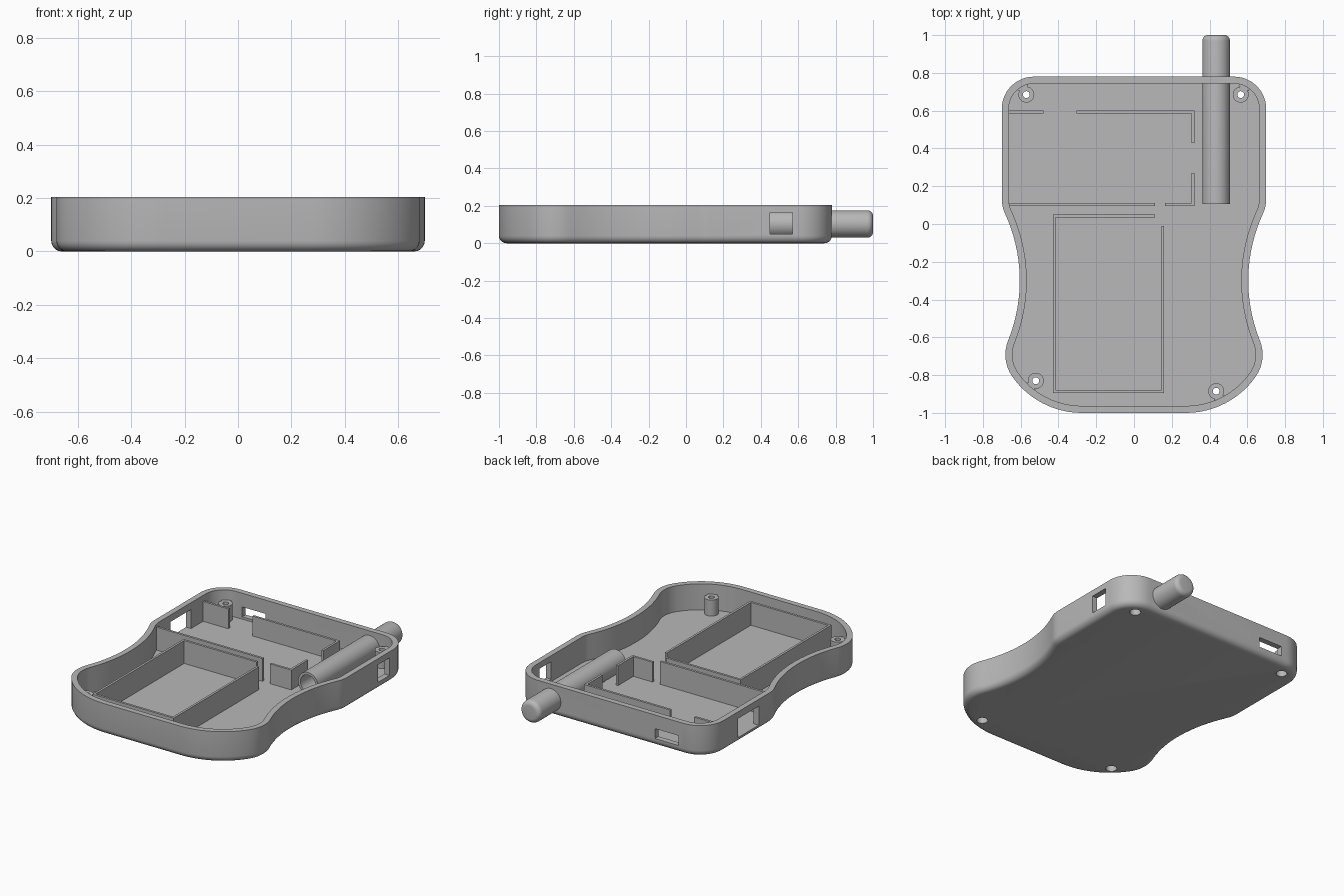
import bpy, bmesh, math
from mathutils import Vector, Matrix

cube = bpy.data.objects.get("Cube")
if cube:
    bpy.data.objects.remove(cube, do_unlink=True)

grey = bpy.data.materials.new("plain grey plastic")
grey.use_nodes = True
grey.diffuse_color = (0.48, 0.48, 0.48, 1)
grey.node_tree.nodes["Principled BSDF"].inputs["Base Color"].default_value = (0.48, 0.48, 0.48, 1)

RIM, FLOOR, WALL, ROUND = 0.205, 0.035, 0.037, 0.04


def make(name, bm):
    bmesh.ops.recalc_face_normals(bm, faces=bm.faces)
    mesh = bpy.data.meshes.new(name)
    bm.to_mesh(mesh)
    bm.free()
    mesh.materials.append(grey)
    ob = bpy.data.objects.new(name, mesh)
    bpy.context.collection.objects.link(ob)
    return ob


def box(name, x0, x1, y0, y1, z0, z1):
    bm = bmesh.new()
    place = Matrix.Translation(((x0 + x1) / 2, (y0 + y1) / 2, (z0 + z1) / 2))
    size = Matrix.Diagonal((x1 - x0, y1 - y0, z1 - z0, 1))
    bmesh.ops.create_cube(bm, size=1, matrix=place @ size)
    return make(name, bm)


def lathe(name, profile, base, along_y=False, sides=40):
    """Closed solid from (radius, height) rings, capped at both ends."""
    bm = bmesh.new()
    rings = []
    for r, h in profile:
        ring = []
        for i in range(sides):
            a = math.tau * i / sides
            u, v = r * math.cos(a), r * math.sin(a)
            p = Vector((u, h, v)) if along_y else Vector((u, v, h))
            ring.append(bm.verts.new(p + Vector(base)))
        rings.append(ring)
    skin(bm, rings)
    return make(name, bm)


def skin(bm, rings):
    n = len(rings[0])
    for a, b in zip(rings, rings[1:]):
        for i in range(n):
            j = (i + 1) % n
            bm.faces.new((a[i], a[j], b[j], b[i]))
    bm.faces.new(rings[0])
    bm.faces.new(rings[-1])


def cut(target, cutter):
    cutter.hide_render = True
    mod = target.modifiers.new("cut", 'BOOLEAN')
    mod.operation, mod.solver, mod.object = 'DIFFERENCE', 'EXACT', cutter
    bpy.context.view_layer.objects.active = target
    bpy.ops.object.modifier_apply(modifier=mod.name)


def smooth(ob):
    bpy.ops.object.select_all(action='DESELECT')
    ob.select_set(True)
    bpy.context.view_layer.objects.active = ob
    bpy.ops.object.shade_smooth_by_angle(angle=math.radians(30))


def arc(cx, cy, r, a0, a1, steps):
    """Points with outward normals; a negative radius gives a concave arc."""
    out = []
    for i in range(steps + 1):
        a = math.radians(a0 + (a1 - a0) * i / steps)
        d = Vector((math.cos(a), math.sin(a)))
        out.append((Vector((cx, cy)) + d * r, d))
    return out


# Waisted outline: half of it as tangent arcs, then mirrored
half = arc(0.53, 0.61, 0.17, 90, 0, 12)
half += arc(0.53, 0.13, 0.17, 0, -25, 4)
half += arc(1.452, -0.3, -0.847, -25, 22, 16)[1:]
half += arc(0.481, -0.692, 0.2, 22, -35, 8)[1:]
half += arc(0.275, -0.548, 0.452, -35, -90, 12)[1:]
flip = Vector((-1, 1))
outline = half + [(p * flip, n * flip) for p, n in reversed(half)]

# Open tray with rounded bottom edge
bm = bmesh.new()
levels = []
for i in range(6):
    t = math.pi / 2 * i / 5
    levels.append((ROUND * (1 - math.sin(t)), ROUND * (1 - math.cos(t))))
levels += [(0, RIM), (WALL, RIM), (WALL, FLOOR)]
skin(bm, [[bm.verts.new((*(p - n * inset), z)) for p, n in outline] for inset, z in levels])
tray = make("case_tray", bm)

cutters = [
    box("right_window_cutter", 0.6, 0.8, 0.45, 0.57, 0.05, 0.165),
    box("left_window_cutter", -0.8, -0.6, 0.245, 0.46, 0.035, 0.16),
    box("back_window_cutter", -0.49, -0.32, 0.7, 0.85, 0.05, 0.115),
    lathe("antenna_cutter", [(0.06, 0.7), (0.06, 0.85)], (0.435, 0, 0.103), True),
]
for c in cutters:
    cut(tray, c)

# Screw posts, tangent to the corners, with stepped screw holes
posts = [("back_left", 0.565, 0.685, 0.53, 0.61), ("back_right", -0.57, 0.685, -0.53, 0.61),
         ("front_left", 0.435, -0.885, 0.275, -0.548), ("front_right", -0.52, -0.83, -0.275, -0.548)]
for name, x, y, cx, cy in posts:
    post = lathe(name + "_screw_post", [(0.042, FLOOR - 0.005), (0.042, 0.14)], (x, y, 0))
    hole = lathe("hole_cutter", [(0.033, -0.05), (0.033, 0.045), (0.018, 0.045), (0.018, 0.3)], (x, y, 0))
    cut(post, hole)
    cut(tray, hole)
    cutters.append(hole)
    smooth(post)
    web = box(name + "_post_web", 0.036, 0.06, -0.03, 0.03, FLOOR - 0.005, 0.139)
    web.rotation_euler.z = math.atan2(y - cy, x - cx)
    web.location = (x, y, 0)
for c in cutters:
    bpy.data.objects.remove(c, do_unlink=True)
smooth(tray)

# Hollow antenna tube with a rounded tip
tip = []
for i in range(7):
    t = math.pi / 2 * i / 6
    tip.append((0.043 + 0.03 * math.cos(t), 0.97 + 0.03 * math.sin(t)))
tube = lathe("antenna_tube", [(0.056, 0.93), (0.056, 0.105), (0.073, 0.105)] + tip, (0.435, 0, 0.103), True)
smooth(tube)

# Thin partitions: circuit board bay and battery box
T = 0.015
bay, tall = 0.165, 0.185
partitions = [
    ("bay_back_wall_right", -0.68, -0.48, 0.585, 0.585 + T, bay),
    ("bay_back_wall", -0.305, 0.32, 0.585, 0.585 + T, bay),
    ("bay_side_wall_back", 0.305, 0.305 + T, 0.43, 0.59, bay),
    ("bay_side_wall_front", 0.305, 0.305 + T, 0.1, 0.27, bay),
    ("bay_front_wall_left", 0.165, 0.32, 0.095, 0.095 + T, bay),
    ("bay_front_wall", -0.68, 0.11, 0.095, 0.095 + T, tall),
    ("battery_back_wall", -0.43, 0.11, 0.035, 0.035 + T, tall),
    ("battery_right_wall", -0.43, -0.43 + T, -0.89, 0.04, tall),
    ("battery_front_wall", -0.43, 0.16, -0.895, -0.895 + T, tall),
    ("battery_left_wall", 0.145, 0.145 + T, -0.89, -0.01, tall),
]
for name, x0, x1, y0, y1, top in partitions:
    box(name, x0, x1, y0, y1, FLOOR - 0.005, top)
